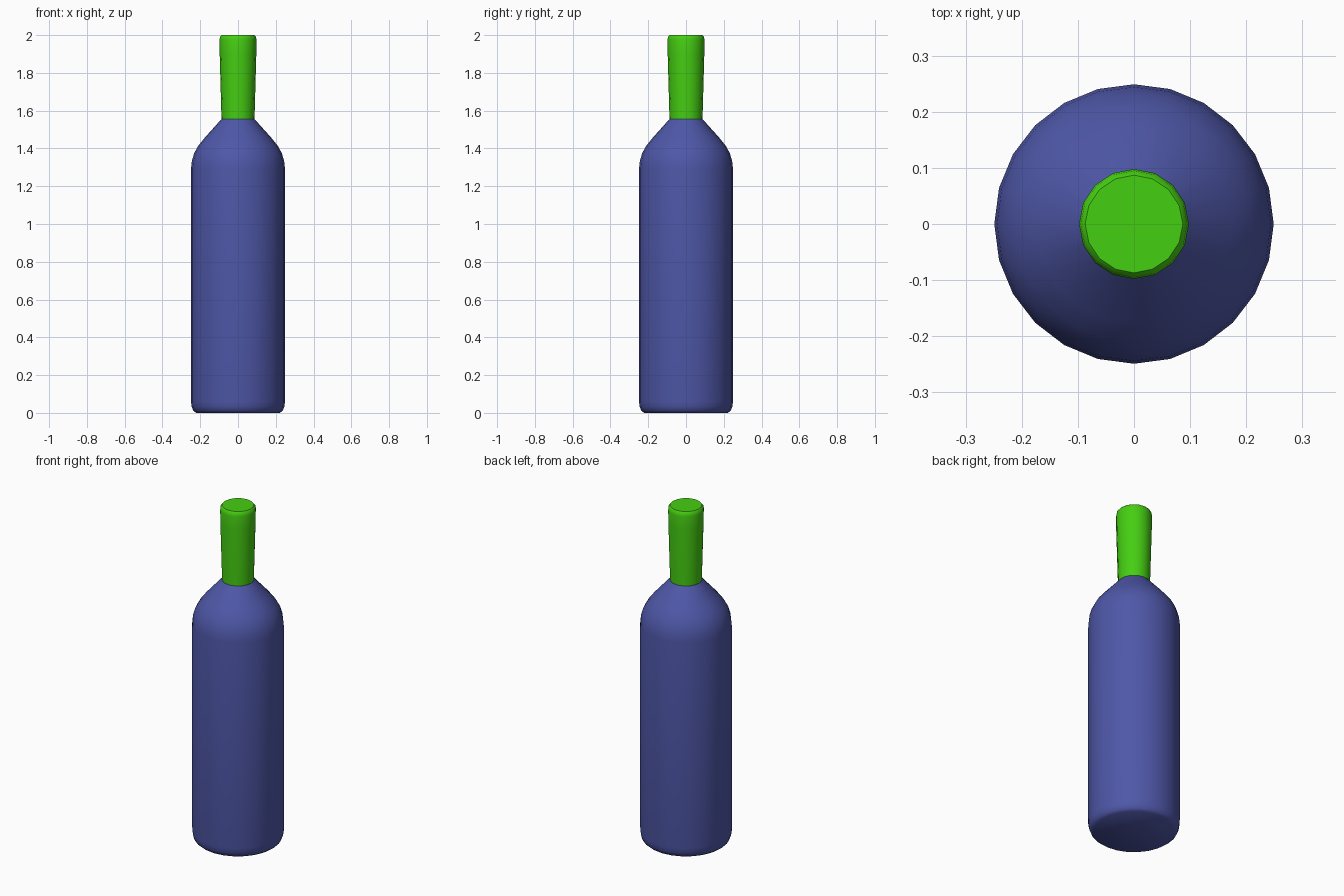
import bpy, bmesh, math

cube = bpy.data.objects.get("Cube")
if cube:
    bpy.data.objects.remove(cube, do_unlink=True)


def material(name, rgb):
    m = bpy.data.materials.new(name)
    m.use_nodes = True
    m.diffuse_color = (*rgb, 1)
    bsdf = next(n for n in m.node_tree.nodes if n.type == 'BSDF_PRINCIPLED')
    bsdf.inputs["Base Color"].default_value = (*rgb, 1)
    return m


def lathe(name, profile, sides, mat):
    """Revolve (radius, height) points around z and cap both ends."""
    bm = bmesh.new()
    rings = []
    for r, z in profile:
        rings.append([bm.verts.new((r * math.cos(a), r * math.sin(a), z))
                      for a in (2 * math.pi * i / sides for i in range(sides))])
    for low, high in zip(rings, rings[1:]):
        for i in range(sides):
            j = (i + 1) % sides
            bm.faces.new((low[i], low[j], high[j], high[i]))
    bm.faces.new(rings[0][::-1])
    bm.faces.new(rings[-1])
    mesh = bpy.data.meshes.new(name)
    bm.to_mesh(mesh)
    bm.free()
    mesh.materials.append(mat)
    obj = bpy.data.objects.new(name, mesh)
    bpy.context.collection.objects.link(obj)
    bpy.ops.object.select_all(action='DESELECT')
    obj.select_set(True)
    bpy.context.view_layer.objects.active = obj
    bpy.ops.object.shade_smooth_by_angle(angle=math.radians(40))
    return obj


blue = material("blue glass", (0.077, 0.096, 0.39))
green = material("green foil", (0.06, 0.62, 0.006))

# Bottle body: rounded base, straight wall, rounded shoulder, sloping neck
lathe("bottle_body",
      [(0.222, 0.0), (0.237, 0.012), (0.245, 0.032), (0.249, 0.06),
       (0.249, 1.29), (0.244, 1.335), (0.232, 1.375), (0.21, 1.415),
       (0.175, 1.458), (0.088, 1.555)], 24, blue)

# Foil sleeve over the neck: flares slightly, with a softened top rim
lathe("neck_foil",
      [(0.087, 1.54), (0.097, 1.9), (0.098, 1.975), (0.095, 1.991), (0.087, 2.0)],
      16, green)
